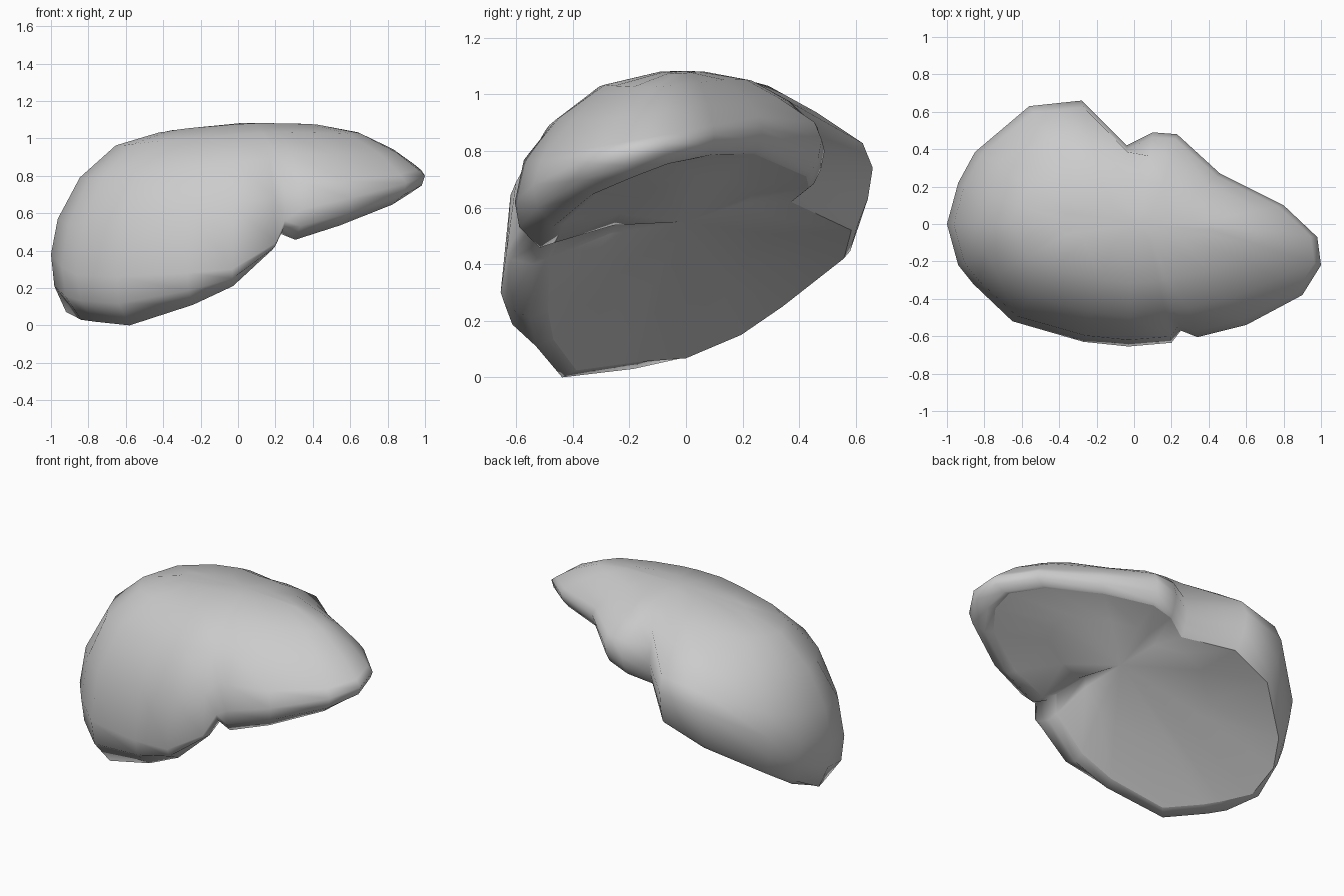
import bpy, bmesh, math

if "Cube" in bpy.data.objects:
    bpy.data.objects.remove(bpy.data.objects["Cube"])

# widest outline seen from above: x, y, height of widest point, height of lower rim
OUTLINE = [
    (-1, 0, .38, .055), (-.94, .22, .43, .15), (-.85, .385, .50, .25), (-.56, .63, .68, .42),
    (-.28, .66, .74, .52), (-.04, .42, .77, .62), (.10, .49, .80, .67), (.23, .48, .84, .71),
    (.46, .27, .88, .79), (.80, .10, .86, .78), (.98, -.07, .83, .75), (1, -.22, .80, .70),
    (.90, -.38, .76, .64), (.60, -.54, .68, .53), (.34, -.605, .62, .455), (.25, -.57, .56, .49),
    (.20, -.635, .44, .40), (-.03, -.655, .30, .21), (-.27, -.63, .28, .11), (-.65, -.52, .26, 0),
    (-.86, -.32, .27, .02), (-.94, -.22, .31, .03)]
N = len(OUTLINE)


def ridge(x):
    """Height of the top ridge."""
    return 1.082 - .16 * (x - .17) ** 2


def inset(x, y, s):
    """Move an outline point towards the ridge; s=1 keeps it on the outline."""
    return .4 * x + .6 * x * s, .12 * y + .88 * y * s


def dome(t):
    def fn(x, y, z, low):
        # thinner left lobe, flatter back, fuller front
        power = .95 + 1.2 * max(0, x - .1) + .35 * max(0, y) - .3 * max(0, -y) + .2 * max(0, -x)
        h = z + (ridge(.4 * x) - z) * math.sin(t) ** power
        return (*inset(x, y, math.cos(t)), h)
    return fn


def border(s_front, s_back, drop_front, drop_back, lift=0):
    """Rounded lower border, broader along the front than along the back."""
    def fn(x, y, z, low):
        k = min(1, max(0, .5 - 2.5 * y)) * (1 - .5 * max(0, x))   # 1 at the front, 0 at the back
        s = s_back + (s_front - s_back) * k
        drop = drop_back + (drop_front - drop_back) * k
        return (*inset(x, y, s), z + (low - z) * drop + lift * k)
    return fn


rim = border(.71, .87, 1, 1, .025)


def hollow(f):
    """Underside ring, blended from the rim to the centre of the fissure, slightly concave."""
    def fn(*p):
        x, y, z = rim(*p)
        return (.1 + (x - .1) * f, y * f, .535 + (z - .535) * f + .035)
    return fn


def ring(bm, fn, soften=0):
    """Ring of vertices; softening makes the notches fade out."""
    pts = [fn(*p) for p in OUTLINE]
    for _ in range(soften):
        pts = [(p[0], *(.5 * p[k] + .25 * (pts[i - 1][k] + pts[(i + 1) % N][k]) for k in (1, 2)))
               for i, p in enumerate(pts)]
    return [bm.verts.new(p) for p in pts]


bm = bmesh.new()
# underside, rounded lower border, then domed upper surface
rings = [ring(bm, hollow(.55)), ring(bm, rim),
         ring(bm, border(.82, .91, 1, .9)), ring(bm, border(.97, .97, .55, .5))]
rings += [ring(bm, dome(math.radians(a)), s) for a, s in ((0, 0), (20, 0), (42, 1), (65, 1), (88, 1))]
for a, b in zip(rings, rings[1:]):
    for i in range(N):
        j = (i + 1) % N
        bm.faces.new((a[i], a[j], b[j], b[i]))
# close underside and top with fans
for loop, centre in ((rings[0], (.1, 0, .55)), (rings[-1], (.03, 0, 1.083))):
    c = bm.verts.new(centre)
    for i in range(N):
        bm.faces.new((loop[i], loop[(i + 1) % N], c))
bmesh.ops.recalc_face_normals(bm, faces=bm.faces)
for f in bm.faces:
    f.smooth = True
# crisp rim around the underside
for i in range(N):
    bm.edges.get((rings[1][i], rings[1][(i + 1) % N])).smooth = False

mesh = bpy.data.meshes.new("liver")
bm.to_mesh(mesh)
bm.free()
liver = bpy.data.objects.new("liver", mesh)
bpy.context.collection.objects.link(liver)
